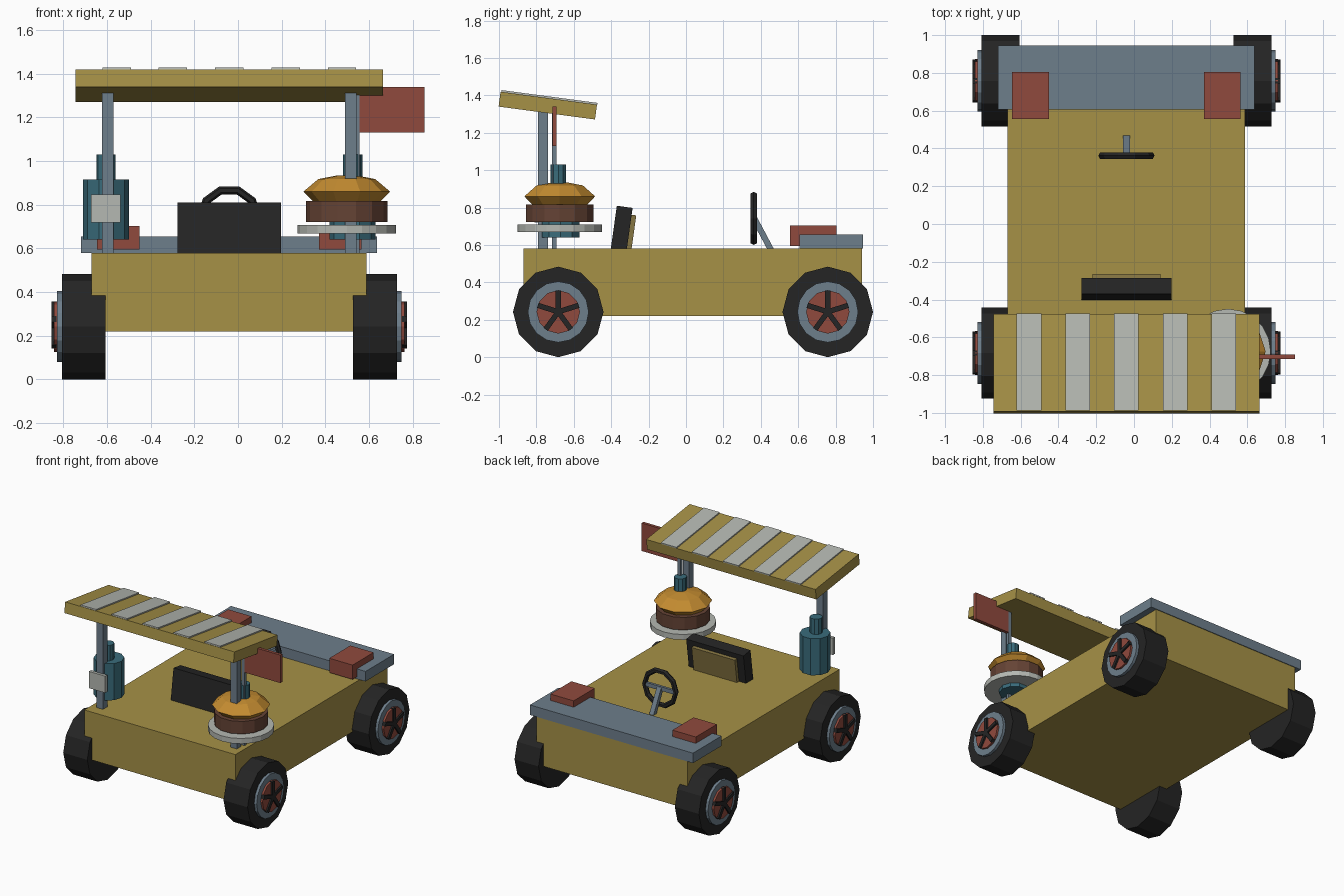
import bpy, bmesh, math
from mathutils import Matrix, Vector

if "Cube" in bpy.data.objects:
    bpy.data.objects.remove(bpy.data.objects["Cube"])

CX = -0.04  # symmetry line of the cart


def mat(name, r, g, b):
    m = bpy.data.materials.new(name)
    m.diffuse_color = (r, g, b, 1)
    m.use_nodes = True
    m.node_tree.nodes["Principled BSDF"].inputs["Base Color"].default_value = m.diffuse_color
    return m


YELLOW = mat("mustard yellow", 0.38, 0.283, 0.062)
BLACK = mat("black rubber", 0.018, 0.018, 0.018)
STEEL = mat("blue steel", 0.155, 0.21, 0.26)
RED = mat("brick red", 0.28, 0.068, 0.047)
WHITE = mat("pale grey", 0.46, 0.48, 0.445)
TEAL = mat("teal", 0.042, 0.15, 0.2)
BROWN = mat("brown", 0.13, 0.056, 0.035)
GOLD = mat("golden bun", 0.55, 0.26, 0.03)
TAN = mat("olive tan", 0.24, 0.18, 0.055)


def finish(name, bm, material, xf=Matrix()):
    bm.transform(xf)
    bmesh.ops.recalc_face_normals(bm, faces=bm.faces[:])
    me = bpy.data.meshes.new(name)
    bm.to_mesh(me)
    bm.free()
    me.materials.append(material)
    ob = bpy.data.objects.new(name, me)
    bpy.context.collection.objects.link(ob)
    return ob


def box(name, material, x, y, z, xf=Matrix()):
    """Box from (min, max) ranges, then moved by xf."""
    bm = bmesh.new()
    bmesh.ops.create_cube(bm, size=1)
    for v in bm.verts:
        v.co = Vector([(a + b) / 2 + c * (b - a) for (a, b), c in zip((x, y, z), v.co)])
    return finish(name, bm, material, xf)


def lathe(name, material, profile, segs, xf=Matrix()):
    """Closed solid of revolution about z from (radius, height) points."""
    bm = bmesh.new()
    rings = []
    for r, h in profile:
        rings.append([bm.verts.new((r * math.cos(2 * math.pi * i / segs),
                                    r * math.sin(2 * math.pi * i / segs), h))
                      for i in range(segs)])
    for a, b in zip(rings, rings[1:]):
        for i in range(segs):
            j = (i + 1) % segs
            bm.faces.new((a[i], a[j], b[j], b[i]))
    bm.faces.new(rings[0])
    bm.faces.new(rings[-1])
    return finish(name, bm, material, xf)


def at(x, y, z):
    return Matrix.Translation((x, y, z))


# body and front hood
box("body", YELLOW, (-0.67, 0.588), (-0.87, 0.94), (0.22, 0.58))
box("hood", STEEL, (-0.72, 0.637), (0.606, 0.945), (0.58, 0.655))

# wheels
for side, sname in ((-1, "left"), (1, "right")):
    for wy, wname in ((-0.683, "rear"), (0.758, "front")):
        xf = at(CX, wy, 0.242) @ Matrix.Rotation(math.pi / 2, 4, 'Y')
        n = f"{wname}_{sname}"
        for part, m, r, a, b, segs in (("tyre", BLACK, 0.242, 0.567, 0.767, 12),
                                       ("rim", STEEL, 0.163, 0.70, 0.788, 16),
                                       ("hub", RED, 0.116, 0.75, 0.803, 12)):
            lathe(f"{part}_{n}", m, [(r, side * a), (r, side * b)], segs, xf)
        for k in range(5):
            spin = at(CX, wy, 0.242) @ Matrix.Rotation(k * 2 * math.pi / 5, 4, 'X')
            x = sorted((side * 0.79, side * 0.815))
            box(f"spoke_{n}_{k}", BLACK, x, (-0.014, 0.014), (0, 0.115), spin)

# pairs: headlights, tanks, roof posts
for side, sname in ((-1, "left"), (1, "right")):
    c = CX + side * 0.508
    box(f"headlight_{sname}", RED, (c - 0.097, c + 0.097), (0.555, 0.805), (0.595, 0.703))
    lathe(f"tank_{sname}", TEAL, [(0.105, 0.64), (0.105, 0.915)], 10, at(CX + side * 0.565, -0.67, 0))
    lathe(f"tank_neck_{sname}", TEAL, [(0.044, 0.9), (0.044, 1.03)], 10, at(CX + side * 0.565, -0.683, 0))
    c = CX + side * 0.557
    box(f"roof_post_{sname}", STEEL, (c - 0.026, c + 0.026), (-0.79, -0.737), (0.58, 1.32))

# plate on the left post
box("post_plate", WHITE, (-0.673, -0.538), (-0.81, -0.785), (0.72, 0.846))

# seat, leaning forward
lean = at(CX, -0.345, 0.68) @ Matrix.Rotation(math.radians(-8), 4, 'X')
box("seat_back", BLACK, (-0.238, 0.238), (-0.0425, 0.0425), (-0.125, 0.125), lean)
box("seat_cushion", TAN, (-0.18, 0.18), (0.04, 0.0675), (-0.11, 0.088), lean)

# steering wheel: ten-sided ring, crossbar and column
bm = bmesh.new()
grid = []
for i in range(10):
    a = 2 * math.pi * i / 10
    ring = []
    for j in range(6):
        b = 2 * math.pi * j / 6
        r = 0.13 + 0.019 * math.cos(b)
        ring.append(bm.verts.new((r * math.cos(a), 0.02 * math.sin(b), r * math.sin(a))))
    grid.append(ring)
for i in range(10):
    for j in range(6):
        p, q, k = grid[i], grid[(i + 1) % 10], (j + 1) % 6
        bm.faces.new((p[j], q[j], q[k], p[k]))
finish("steering_wheel", bm, BLACK, at(CX, 0.362, 0.742))
box("steering_crossbar", STEEL, (CX - 0.12, CX + 0.12), (0.352, 0.372), (0.727, 0.757))
tilt = at(CX, 0.365, 0.742) @ Matrix.Rotation(math.radians(28), 4, 'X')
box("steering_column", STEEL, (-0.018, 0.018), (-0.016, 0.016), (-0.2, 0), tilt)

# tilted roof with five stripes
slope = at(CX, -0.739, 1.345) @ Matrix.Rotation(math.radians(-7.6), 4, 'X')
box("roof", YELLOW, (-0.704, 0.704), (-0.26, 0.26), (-0.04, 0.04), slope)
for k in range(-2, 3):
    c = k * 0.258
    box(f"roof_stripe_{k + 3}", WHITE, (c - 0.065, c + 0.065), (-0.256, 0.262), (0.04, 0.0495), slope)

# flag and pole
box("flag_pole", STEEL, (0.53, 0.556), (-0.717, -0.693), (0.58, 1.32))
box("flag", RED, (0.555, 0.853), (-0.715, -0.692), (1.13, 1.34))

# stacked bun around the right tank
bun = at(0.498, -0.675, 0)
lathe("plate_disc", WHITE, [(0.226, 0.668), (0.226, 0.708)], 20, bun)
lathe("patty", BROWN, [(0.186, 0.722), (0.186, 0.817)], 14, bun)
lathe("bun", GOLD, [(0.15, 0.812), (0.199, 0.86), (0.13, 0.918), (0.04, 0.935)], 10, bun)
